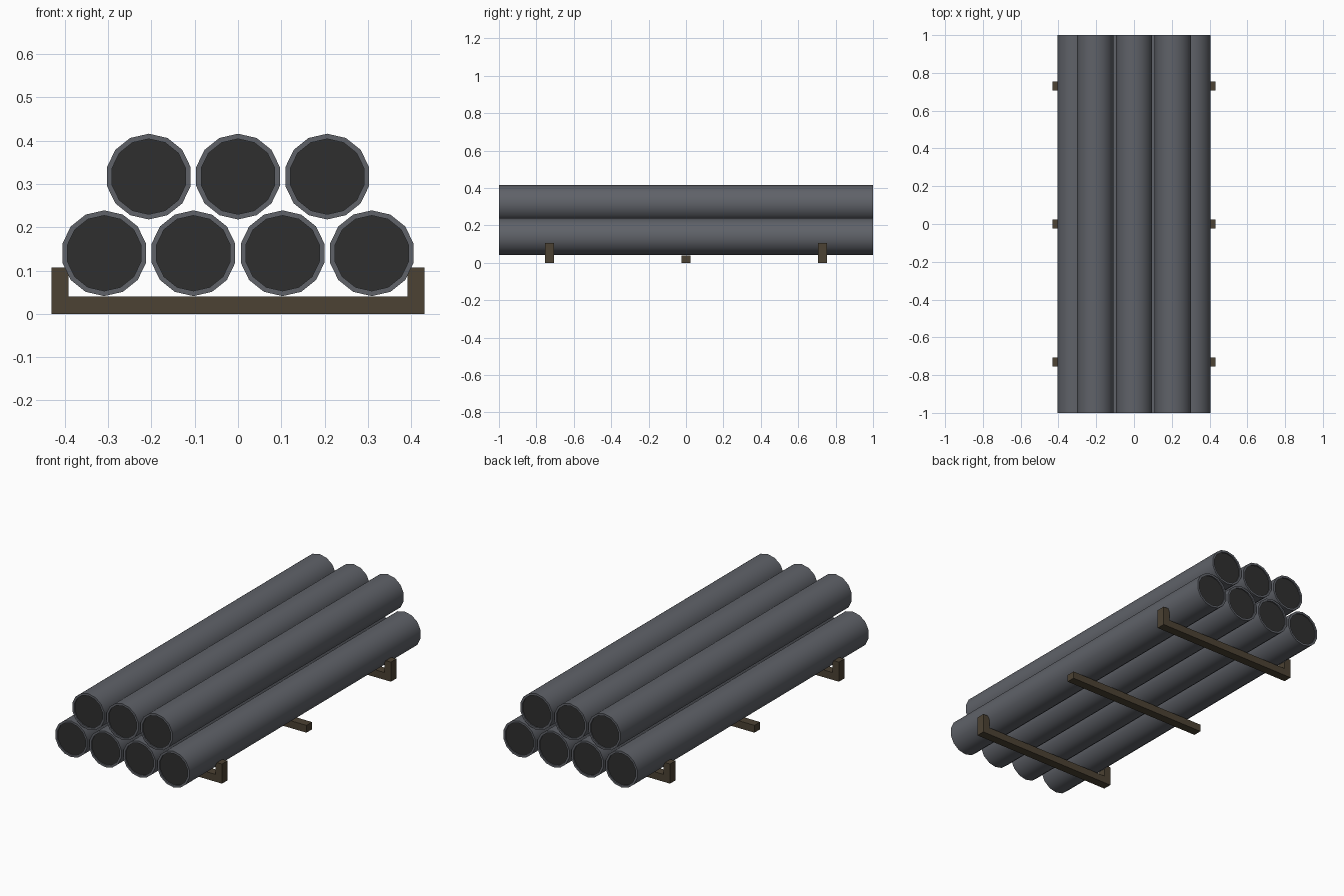
import bpy
import math

cube = bpy.data.objects.get("Cube")
if cube:
    bpy.data.objects.remove(cube, do_unlink=True)


def material(name, rgb):
    mat = bpy.data.materials.new(name)
    mat.use_nodes = True
    mat.diffuse_color = (*rgb, 1)
    bsdf = next(n for n in mat.node_tree.nodes if n.type == 'BSDF_PRINCIPLED')
    bsdf.inputs["Base Color"].default_value = (*rgb, 1)
    return mat


STEEL = material("grey_steel", (0.115, 0.122, 0.14))
BORE = material("dark_bore", (0.028, 0.028, 0.028))
WOOD = material("dark_wood", (0.072, 0.054, 0.033))

RADIUS, BORE_RADIUS, SIDES = 0.099, 0.087, 14
HALF, RECESS, SPACING = 1.0, 0.006, 0.206


def pipe(name, x, z):
    """Lathe a closed profile along y: outer wall, end rims and recessed dark bores."""
    profile = [(BORE_RADIUS, -HALF + RECESS), (BORE_RADIUS, -HALF), (RADIUS, -HALF),
               (RADIUS, HALF), (BORE_RADIUS, HALF), (BORE_RADIUS, HALF - RECESS)]
    verts, faces = [], []
    for r, y in profile:
        for i in range(SIDES):
            a = math.tau * i / SIDES
            verts.append((r * math.sin(a), y, r * math.cos(a)))
    for k in range(len(profile) - 1):
        for i in range(SIDES):
            j = (i + 1) % SIDES
            faces.append((k * SIDES + i, k * SIDES + j,
                          (k + 1) * SIDES + j, (k + 1) * SIDES + i))
    last = (len(profile) - 1) * SIDES
    faces.append(tuple(reversed(range(SIDES))))
    faces.append(tuple(range(last, last + SIDES)))

    mesh = bpy.data.meshes.new(name)
    mesh.from_pydata(verts, [], faces)
    mesh.materials.append(STEEL)
    mesh.materials.append(BORE)
    # The two end discs are dark
    for face in mesh.polygons:
        face.material_index = 1 if len(face.vertices) == SIDES else 0
    obj = bpy.data.objects.new(name, mesh)
    obj.location = (x, 0, z)
    bpy.context.collection.objects.link(obj)

    bpy.ops.object.select_all(action='DESELECT')
    obj.select_set(True)
    bpy.context.view_layer.objects.active = obj
    bpy.ops.object.mode_set(mode='EDIT')
    bpy.ops.mesh.select_all(action='SELECT')
    bpy.ops.mesh.normals_make_consistent(inside=False)
    bpy.ops.object.mode_set(mode='OBJECT')
    bpy.ops.object.shade_smooth_by_angle(angle=math.radians(40))


def box(name, x, y, z, sx, sy, sz):
    bpy.ops.mesh.primitive_cube_add(size=1, location=(x, y, z))
    obj = bpy.context.object
    obj.name = name
    obj.scale = (sx, sy, sz)
    bpy.ops.object.transform_apply(location=False, rotation=False, scale=True)
    obj.data.materials.append(WOOD)


# Stacked pipes: four below, three nested above
for row, count, z in (("lower", 4, 0.14), ("upper", 3, 0.317)):
    for n in range(count):
        pipe(f"{row}_pipe_{n + 1}", (n - (count - 1) / 2) * SPACING, z)

# Cross beams, with end stops on the front and back ones
THICK = 0.04
for label, y in (("front", -0.73), ("middle", 0), ("back", 0.73)):
    box(f"{label}_beam", 0, y, THICK / 2, 0.862, 0.048, THICK)
    if label != "middle":
        for side, s in (("left", 1), ("right", -1)):
            box(f"{label}_{side}_stop", s * 0.411, y, 0.0735, THICK, 0.048, 0.067)
